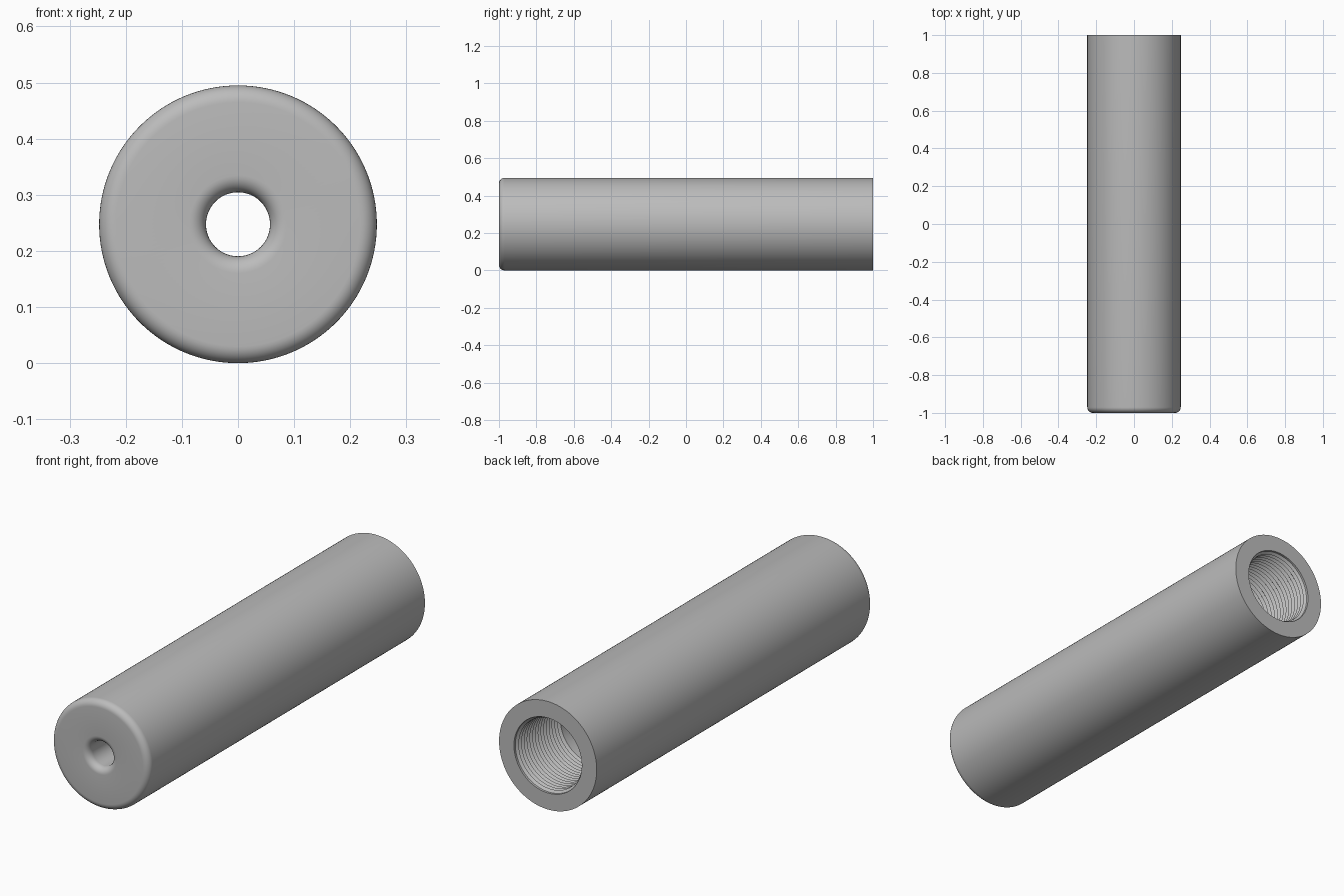
import bpy, bmesh
from math import cos, sin, pi, radians
from mathutils import Vector

cube = bpy.data.objects.get("Cube")
if cube:
    bpy.data.objects.remove(cube, do_unlink=True)

RADIUS = 0.2475      # outside of the sleeve
HOLE = 0.057         # small hole in the front wall
ROOT, CREST = 0.172, 0.161   # threaded bore
PITCH, TURNS = 0.02, 16
SEGMENTS = 128


def arc(y, r, size, start, end, steps=8):
    """Quarter round in the (y, radius) plane."""
    angles = [radians(start + (end - start) * i / steps) for i in range(steps + 1)]
    return [(y + size * cos(a), r + size * sin(a)) for a in angles]


def make_material(name, colour):
    mat = bpy.data.materials.new(name)
    mat.use_nodes = True
    mat.diffuse_color = colour
    mat.node_tree.nodes["Principled BSDF"].inputs["Base Color"].default_value = colour
    return mat


def lathe(name, profile, mat):
    """Revolve a closed (y, radius) profile about the long axis."""
    bm = bmesh.new()
    verts = [bm.verts.new((0, y, r)) for y, r in profile]
    edges = [bm.edges.new((v, verts[i - 1])) for i, v in enumerate(verts)]
    bmesh.ops.spin(bm, geom=verts + edges, cent=(0, 0, 0), axis=(0, 1, 0),
                   angle=2 * pi, steps=SEGMENTS, use_merge=True)
    bmesh.ops.remove_doubles(bm, verts=bm.verts, dist=0.0001)
    bmesh.ops.recalc_face_normals(bm, faces=bm.faces)
    bmesh.ops.translate(bm, verts=bm.verts, vec=Vector((0, 0, RADIUS)))
    mesh = bpy.data.meshes.new(name)
    bm.to_mesh(mesh)
    bm.free()
    mesh.materials.append(mat)
    obj = bpy.data.objects.new(name, mesh)
    bpy.context.collection.objects.link(obj)
    bpy.ops.object.select_all(action="DESELECT")
    obj.select_set(True)
    bpy.context.view_layer.objects.active = obj
    bpy.ops.object.shade_smooth_by_angle(angle=radians(25))
    return obj


# Rounded outer shell and flat back rim
profile = [(1, RADIUS)]
profile += arc(-0.97, RADIUS - 0.03, 0.03, 90, 180)
# Rounded mouth of the front hole, then the front wall
profile += arc(-0.97, HOLE + 0.03, 0.03, 180, 270)
profile += [(-0.85, HOLE), (-0.85, CREST)]
# Smooth bore followed by the thread grooves
thread_start = 1 - PITCH * TURNS
for turn in range(TURNS):
    y = thread_start + turn * PITCH
    profile += [(y, CREST), (y + PITCH / 2, ROOT)]
profile += [(1 - PITCH / 4, ROOT), (1, ROOT)]

lathe("threaded_sleeve", profile, make_material("plain grey", (0.5, 0.5, 0.5, 1)))
